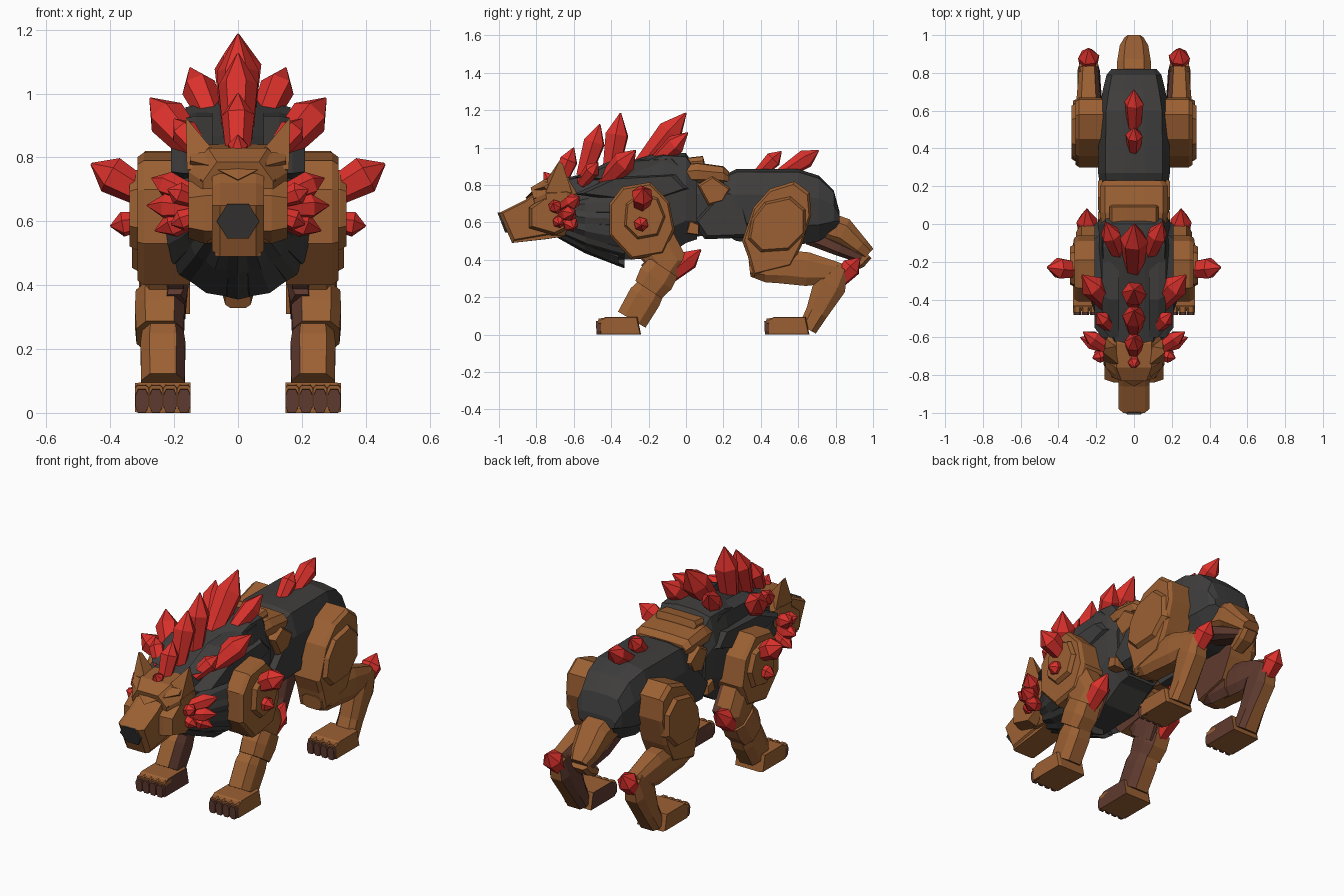
import bpy, bmesh, math
from mathutils import Vector

cube = bpy.data.objects.get("Cube")
if cube:
    bpy.data.objects.remove(cube)


def material(name, rgb):
    m = bpy.data.materials.new(name)
    m.use_nodes = True
    m.diffuse_color = (*rgb, 1)
    bsdf = next(n for n in m.node_tree.nodes if n.type == 'BSDF_PRINCIPLED')
    bsdf.inputs["Base Color"].default_value = (*rgb, 1)
    return m


BROWN = material("brown_armour", (0.33, 0.118, 0.033))
DARK = material("dark_brown", (0.115, 0.043, 0.029))
BLACK = material("charcoal", (0.049, 0.047, 0.046))
RED = material("red_crystal", (0.71, 0.031, 0.025))


def loft(name, rings, mat, mirror=False, inner=False):
    """Skin a list of equal rings; inner faces may take the dark brown."""
    bm = bmesh.new()
    rows = [[bm.verts.new(p) for p in ring] for ring in rings]
    n = len(rows[0])
    for a, b in zip(rows, rows[1:]):
        for i in range(n):
            j = (i + 1) % n
            bm.faces.new((a[i], a[j], b[j], b[i]))
    bm.faces.new(rows[0])
    bm.faces.new(rows[-1])
    bmesh.ops.remove_doubles(bm, verts=bm.verts, dist=0.0005)
    bmesh.ops.recalc_face_normals(bm, faces=bm.faces)
    if inner:
        bm.normal_update()
        for f in bm.faces:
            f.material_index = int(f.normal.x < -0.5)
    me = bpy.data.meshes.new(name)
    bm.to_mesh(me)
    bm.free()
    me.materials.append(mat)
    me.materials.append(DARK)
    ob = bpy.data.objects.new(name, me)
    bpy.context.collection.objects.link(ob)
    if mirror:
        ob.modifiers.new("Mirror", 'MIRROR').use_mirror_merge = False
    return ob


def body(name, sections, mat, top=0.7):
    """Faceted trunk from sections of y, bottom, top and half width."""
    rings = []
    for y, lo, hi, w in sections:
        h = hi - lo
        half = [(w * 0.5, lo), (w * 0.95, lo + h * 0.25), (w, lo + h * 0.65),
                (w * top, hi - h * 0.04), (w * 0.3, hi)]
        rings.append([(x, y, z) for x, z in half] +
                     [(-x, y, z) for x, z in reversed(half)])
    return loft(name, rings, mat)


def limb(name, path, mat, mirror=True, inner=True):
    """Chamfered box along a side-plane path of x, y, z, half width, half depth."""
    rings = []
    for i, (x, y, z, w, d) in enumerate(path):
        a, b = path[max(i - 1, 0)], path[min(i + 1, len(path) - 1)]
        t = Vector((0, b[1] - a[1], b[2] - a[2])).normalized()
        side = Vector((0, -t.z, t.y))
        corners = [(1, .5), (.6, 1), (-.6, 1), (-1, .5),
                   (-1, -.5), (-.6, -1), (.6, -1), (1, -.5)]
        rings.append([Vector((x + w * u, y, z)) + side * d * v for u, v in corners])
    return loft(name, rings, mat, mirror, inner)


def plate(name, outline, x0, x1, mat, edge=0.04, shrink=0.85, mirror=True):
    """Side-view outline given thickness, with a chamfered outer rim."""
    cy = sum(p[0] for p in outline) / len(outline)
    cz = sum(p[1] for p in outline) / len(outline)
    rings = [[(x, cy + (y - cy) * k, cz + (z - cz) * k) for y, z in outline]
             for x, k in ((x0, 1), (x1 - edge, 1), (x1, shrink))]
    return loft(name, rings, mat, mirror, mirror and mat is BROWN)


def crystal(name, base, tip, r, mirror=True):
    """Six-sided crystal, widest near its blunt point."""
    a, b = Vector(base), Vector(tip)
    t = (b - a).normalized()
    u = t.cross(Vector((0.1, 1, 0.2))).normalized()
    v = t.cross(u)
    rings = []
    for f, k in ((-0.1, 0.7), (0.62, 1), (1, 0.06)):
        c = a.lerp(b, f)
        rings.append([c + (u * math.cos(i * math.pi / 3) + v * math.sin(i * math.pi / 3)) * r * k
                      for i in range(6)])
    return loft(name, rings, RED, mirror)


# Trunk: chest, waist and hips
body("chest", [(-.68, .53, .83, .11), (-.5, .47, .87, .15), (-.36, .40, .91, .19),
               (-.12, .41, .98, .2), (0, .49, .97, .19), (.06, .51, .88, .17)], BLACK, 0.82)
body("waist", [(.0, .52, .88, .16), (.12, .53, .87, .155), (.28, .52, .86, .16)], BLACK)
body("hips", [(.2, .54, .85, .18), (.27, .5, .885, .19), (.6, .48, .885, .185),
              (.71, .5, .85, .165), (.79, .55, .77, .145), (.82, .59, .66, .12)], BLACK, 0.8)
plate("hip_flank", [(.04, .6), (.2, .78), (.3, .76), (.36, .52), (.1, .51)], .1, .185, BLACK)

# Mane: overlapping strips fanning back under the neck
for i in range(11):
    ang = math.radians(-205 + i * 23)
    rings = []
    for y, rad, w, cz in ((-.7, .1, .025, .64), (-.54, .17, .04, .62), (-.36 + .03 * (i % 2), .24, .062, .61)):
        out = Vector((math.cos(ang), 0, math.sin(ang)))
        side = Vector((-out.z, 0, out.x))
        c = Vector((0, y, cz)) + out * rad
        rings.append([c + side * w, c + out * .015, c - side * w,
                      c - side * w - out * .06, c + side * w - out * .06])
    loft(f"mane_strip_{i}", rings, BLACK)
for i, (w, z) in enumerate(((.17, .93), (.21, .84))):
    plate(f"mane_side_{i}", [(-.6, z - .09), (-.4, z), (-.05, z + .02), (.03, z - .06), (-.2, z - .14)],
          .08, w, BLACK)

# Back plates over the waist
body("saddle_lower", [(-.02, .8, .91, .17), (.06, .8, .92, .18), (.2, .8, .9, .18), (.23, .8, .87, .16)], BROWN, 0.85)
body("saddle_upper", [(-.02, .88, .94, .12), (.0, .88, .945, .13), (.09, .88, .955, .13), (.1, .88, .92, .12)], BROWN, 0.9)
plate("waist_plate", [(.06, .8), (.14, .85), (.24, .78), (.2, .71), (.12, .69)], .12, .19, BROWN, .02)
plate("rib_plate", [(.0, .54), (.02, .61), (.07, .59), (.07, .53)], .12, .19, BROWN, .02)

# Head
limb("skull", [(0, -.56, .67, .12, .12), (0, -.64, .685, .155, .155), (0, -.74, .68, .155, .15),
               (0, -.8, .665, .11, .125)], BROWN, False, False)
for s, label in ((1, "left"), (-1, "right")):
    plate(f"snout_{label}", [(-1, .65), (-.86, .72), (-.77, .79), (-.7, .7), (-.7, .53), (-.93, .49)],
          0, s * .082, BROWN, s * .025, .88, False)
plate("cheek", [(-.84, .68), (-.76, .74), (-.62, .72), (-.6, .58), (-.7, .53), (-.84, .57)], .07, .155, BROWN, .05)
plate("jaw", [(-.93, .49), (-.92, .53), (-.68, .58), (-.62, .53), (-.75, .51)], 0, .072, BROWN, .015, .95)
loft("brow", [[(0, -.86, .73), (0, -.78, .81), (0, -.7, .82), (0, -.7, .7)],
              [(.09, -.81, .775), (.09, -.76, .82), (.09, -.66, .83), (.09, -.68, .7)],
              [(.15, -.76, .79), (.15, -.73, .81), (.15, -.65, .8), (.15, -.66, .7)]], BROWN, True)
plate("eye", [(-.815, .725), (-.78, .75), (-.775, .73)], .1, .118, DARK, .005)
loft("ear", [[(.05, -.77, .79), (.16, -.75, .76), (.163, -.68, .925)],
             [(.06, -.64, .79), (.15, -.61, .76), (.155, -.66, .915)]], BROWN, True)
nose_rings = []
for push in (0.0, .012):
    nose_rings.append([(.067 * math.cos(a), -.976 - push - .024 * math.sin(a), .6 + .062 * math.sin(a))
                       for a in [i * math.pi / 3 for i in range(6)]])
loft("nose", nose_rings, BLACK)

# Front legs, dark on the inside
plate("shoulder", [(-.41, .53), (-.41, .7), (-.34, .79), (-.19, .815), (-.09, .71), (-.06, .56),
                   (-.12, .43), (-.29, .40)], .15, .315, BROWN, .02, .93)
plate("shoulder_disc", [(-.33, .58), (-.32, .7), (-.24, .76), (-.15, .73), (-.11, .63),
                        (-.15, .53), (-.26, .51)], .29, .34, BROWN, .02, .9)
limb("upper_arm", [(.235, -.18, .52, .07, .11), (.235, -.1, .39, .072, .11), (.24, -.16, .31, .07, .09)], BROWN)
limb("inner_arm", [(.195, -.18, .5, .04, .115), (.195, -.11, .4, .04, .115), (.2, -.16, .32, .035, .095)],
     DARK, True, False)
limb("elbow_guard", [(.245, -.12, .36, .075, .09), (.245, -.16, .3, .078, .1), (.245, -.2, .24, .073, .085)], BROWN)
limb("forearm", [(.235, -.17, .27, .06, .07), (.235, -.22, .2, .07, .09), (.235, -.29, .08, .068, .085)], BROWN)

# Hind legs
plate("thigh", [(.3, .5), (.36, .68), (.45, .78), (.58, .82), (.66, .76), (.67, .64), (.62, .48),
                (.56, .36), (.36, .31), (.33, .42)], .15, .31, BROWN, .02, .93)
plate("thigh_disc", [(.33, .51), (.35, .62), (.42, .71), (.56, .74), (.64, .67), (.64, .54),
                     (.55, .45), (.4, .44)], .28, .332, BROWN, .025, .9)
limb("knee", [(.235, .34, .35, .06, .04), (.235, .42, .36, .072, .08), (.235, .56, .36, .07, .09)], BROWN)
limb("shin", [(.24, .45, .37, .065, .09), (.24, .65, .35, .065, .09), (.24, .83, .33, .05, .05)], BROWN)
limb("hock", [(.24, .83, .36, .05, .04), (.24, .77, .27, .06, .09), (.235, .7, .12, .06, .06),
              (.235, .65, .03, .065, .05)], BROWN)

# Paws with dark toes
for name, y in (("front", -.48), ("hind", .42)):
    plate(name + "_paw", [(y + .02, .0), (y + .02, .075), (y + .05, .095), (y + .22, .095), (y + .24, .0)],
          .148, .322, BROWN, .015, .95)
    for i in range(4):
        x = .169 + i * .044
        limb(f"{name}_toe_{i}", [(x, y, .037, .02, .036), (x, y + .06, .04, .021, .04)], DARK, True, False)
        limb(f"{name}_knuckle_{i}", [(x, y + .012, .07, .021, .016), (x, y + .08, .075, .021, .018)],
             BROWN, True, False)

# Tail, curling under at the tip
limb("tail", [(0, .68, .6, .09, .08), (0, .84, .55, .09, .075), (0, .93, .47, .075, .05),
              (0, .975, .43, .05, .04)], BROWN, False, False)
limb("tail_underside", [(0, .66, .53, .07, .05), (0, .82, .46, .075, .04), (0, .94, .41, .05, .03)], DARK, False, False)
limb("tail_tip", [(0, .97, .43, .05, .03), (0, .93, .39, .05, .035), (0, .86, .35, .04, .025)], BROWN, False, False)

# Crystals along the spine
spine = [(-.7, .79, -.76, .87, .032), (-.67, .82, -.6, 1.0, .052), (-.54, .87, -.46, 1.125, .062),
         (-.4, .88, -.35, 1.185, .067), (-.22, .92, 0, 1.185, .074),
         (.4, .87, .51, .98, .046), (.53, .87, .71, .985, .052)]
for i, (y0, z0, y1, z1, r) in enumerate(spine):
    crystal(f"spine_crystal_{i}", (0, y0, z0), (0, y1, z1), r, False)

# Paired crystals
pairs = {
    "back": ((.08, -.16, .92), (.15, .01, 1.08), .055),
    "flank": ((.14, -.42, .83), (.275, -.27, .985), .064),
    "neck": ((.12, -.55, .82), (.2, -.47, .92), .044),
    "shoulder_large": ((.3, -.24, .69), (.46, -.23, .78), .06),
    "shoulder_small": ((.3, -.24, .6), (.4, -.24, .585), .04),
    "elbow": ((.245, -.09, .31), (.25, .08, .455), .057),
    "hock": ((.24, .81, .28), (.24, .93, .41), .057),
    "cheek_top": ((.14, -.66, .68), (.27, -.57, .735), .043),
    "cheek_middle": ((.13, -.66, .64), (.285, -.6, .65), .042),
    "cheek_front": ((.14, -.69, .67), (.22, -.71, .7), .036),
    "cheek_low": ((.12, -.64, .62), (.26, -.6, .57), .042),
    "cheek_chin": ((.13, -.68, .62), (.21, -.68, .59), .034),
}
for label, (a, b, r) in pairs.items():
    crystal(label + "_crystal", a, b, r)
